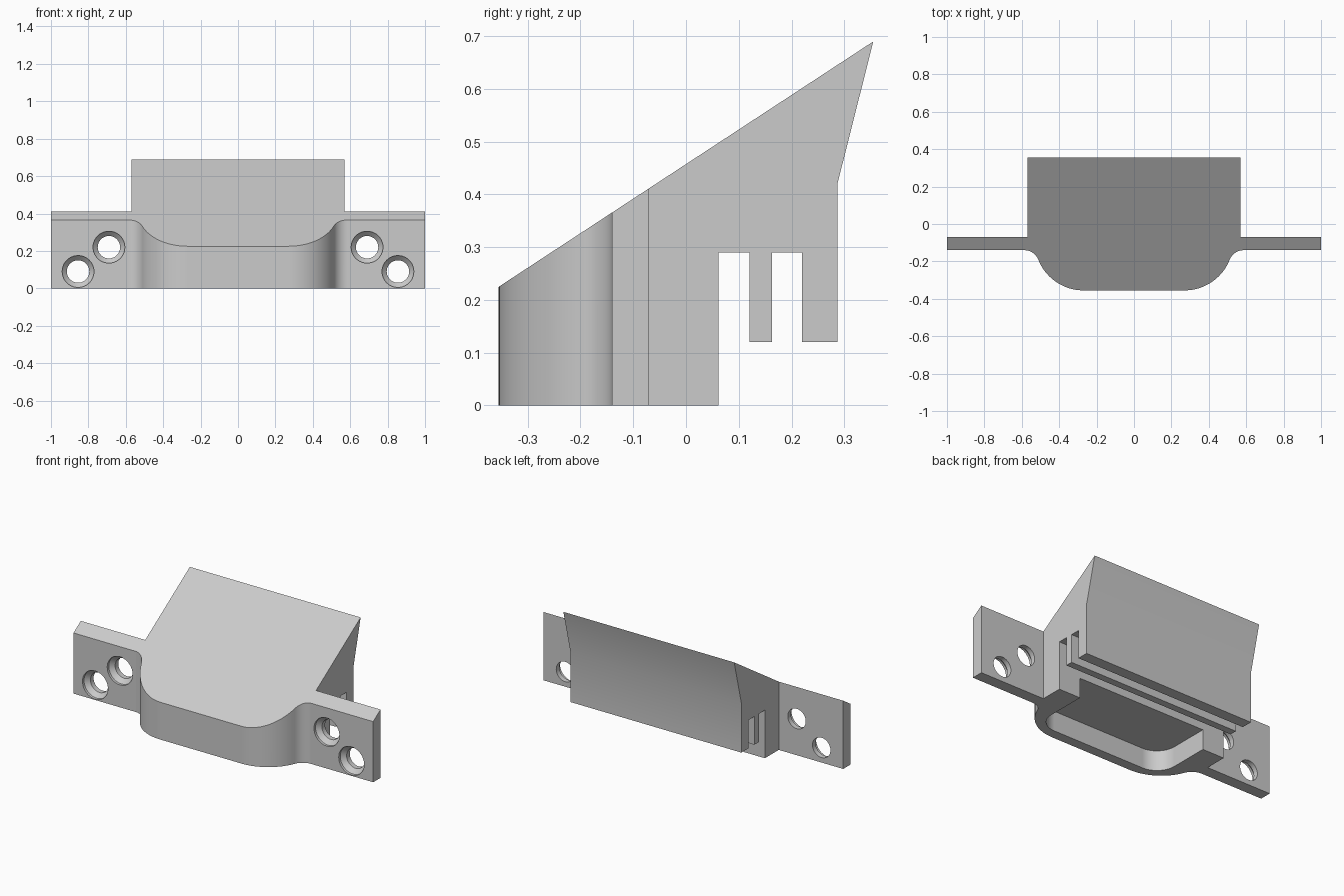
import bpy
import bmesh
from math import sin, cos, asin, sqrt, radians, degrees, pi
from mathutils import Vector, Matrix

if "Cube" in bpy.data.objects:
    bpy.data.objects.remove(bpy.data.objects["Cube"], do_unlink=True)

grey = bpy.data.materials.new("light grey plastic")
grey.use_nodes = True
colour = (0.6, 0.6, 0.6, 1)
grey.diffuse_color = colour
grey.node_tree.nodes["Principled BSDF"].inputs["Base Color"].default_value = colour


def add_object(name, bm):
    bmesh.ops.recalc_face_normals(bm, faces=bm.faces)
    mesh = bpy.data.meshes.new(name)
    bm.to_mesh(mesh)
    bm.free()
    mesh.materials.append(grey)
    obj = bpy.data.objects.new(name, mesh)
    bpy.context.collection.objects.link(obj)
    return obj


def prism(name, points, push):
    """Extrude a closed outline of 3D points along a vector."""
    bm = bmesh.new()
    face = bm.faces.new([bm.verts.new(p) for p in points])
    new = bmesh.ops.extrude_face_region(bm, geom=[face])["geom"]
    verts = [v for v in new if isinstance(v, bmesh.types.BMVert)]
    bmesh.ops.translate(bm, verts=verts, vec=Vector(push))
    return add_object(name, bm)


def arc(cx, cy, r, start, end, steps):
    angles = [radians(start + (end - start) * i / steps) for i in range(steps + 1)]
    return [(cx + r * cos(a), cy + r * sin(a)) for a in angles]


def mirrored(half):
    """Close a right-hand half outline with its mirror image."""
    return half + [(-x, y) for x, y in reversed(half)]


def boolean(target, cutter, operation):
    mod = target.modifiers.new(cutter.name, "BOOLEAN")
    mod.object, mod.operation, mod.solver = cutter, operation, "EXACT"
    cutter.hide_render = True
    cutter.hide_set(True)


# Plan outline: bulging nose, filleted into the side flanges, block behind
nose_r, fillet_r, nose_x, front, flange_front = 0.26, 0.08, 0.27, -0.355, -0.14
nose_y, fillet_y = front + nose_r, flange_front - fillet_r
reach = nose_r + fillet_r
drop = fillet_y - nose_y
fillet_x = nose_x + sqrt(reach ** 2 - drop ** 2)
tangent = degrees(asin(drop / reach))
half = arc(nose_x, nose_y, nose_r, -90, tangent, 20)
half += arc(fillet_x, fillet_y, fillet_r, 180 + tangent, 90, 10)[1:]
half += [(1, flange_front), (1, -0.07), (0.57, -0.07), (0.57, 0.5)]
body = prism("flanged_housing", [(x, y, -0.1) for x, y in mirrored(half)], (0, 0, 1))

# Side profile: sloping top, undercut back flap and hanging rib
slope = (0.69 - 0.225) / 0.71
side = [(-0.45, 0), (0.062, 0)]
for near, far in ((0.062, 0.12), (0.163, 0.22)):
    side += [(near, 0.12), (near, 0.29), (far, 0.29), (far, 0.12)]
side.remove((0.062, 0.12))
side += [(0.287, 0.12), (0.287, 0.42), (0.355, 0.69), (-0.45, 0.225 - 0.095 * slope)]
profile = prism("side_profile_helper", [(-1.1, y, z) for y, z in side], (2.2, 0, 0))
boolean(body, profile, "INTERSECT")

# Pocket in the underside, open at the back, rounded at the front
pocket = arc(0.306, -0.175, 0.12, -90, 0, 14) + [(0.426, 0.09)]
cavity = prism("pocket_cutter", [(x, y, -0.1) for x, y in mirrored(pocket)], (0, 0, 0.22))
boolean(body, cavity, "DIFFERENCE")

# Countersunk screw holes through both flanges
for label, x, z in (("upper", 0.69, 0.22), ("lower", 0.855, 0.09)):
    for hand, sign in (("left", 1), ("right", -1)):
        bm = bmesh.new()
        rings = []
        for y, r in ((-0.2, 0.085), (-0.125, 0.085), (-0.1, 0.06), (0, 0.06)):
            rings.append([bm.verts.new((sign * x + r * cos(i * pi / 20), y, z + r * sin(i * pi / 20)))
                          for i in range(40)])
        for a, b in zip(rings, rings[1:]):
            for i in range(40):
                j = (i + 1) % 40
                bm.faces.new((a[i], a[j], b[j], b[i]))
        bm.faces.new(rings[0])
        bm.faces.new(rings[-1])
        hole = add_object(f"{label}_{hand}_hole_cutter", bm)
        boolean(body, hole, "DIFFERENCE")

# Bake the cuts, remove the helpers and shade
bpy.context.view_layer.update()
graph = bpy.context.evaluated_depsgraph_get()
baked = bpy.data.meshes.new_from_object(body.evaluated_get(graph))
cutters = [m.object for m in body.modifiers]
body.modifiers.clear()
body.data = baked
for cutter in cutters:
    bpy.data.objects.remove(cutter, do_unlink=True)
bpy.ops.object.select_all(action="DESELECT")
body.select_set(True)
bpy.context.view_layer.objects.active = body
bpy.ops.object.shade_smooth_by_angle(angle=radians(25))
weighted = body.modifiers.new("clean_shading", "WEIGHTED_NORMAL")
weighted.keep_sharp = True
